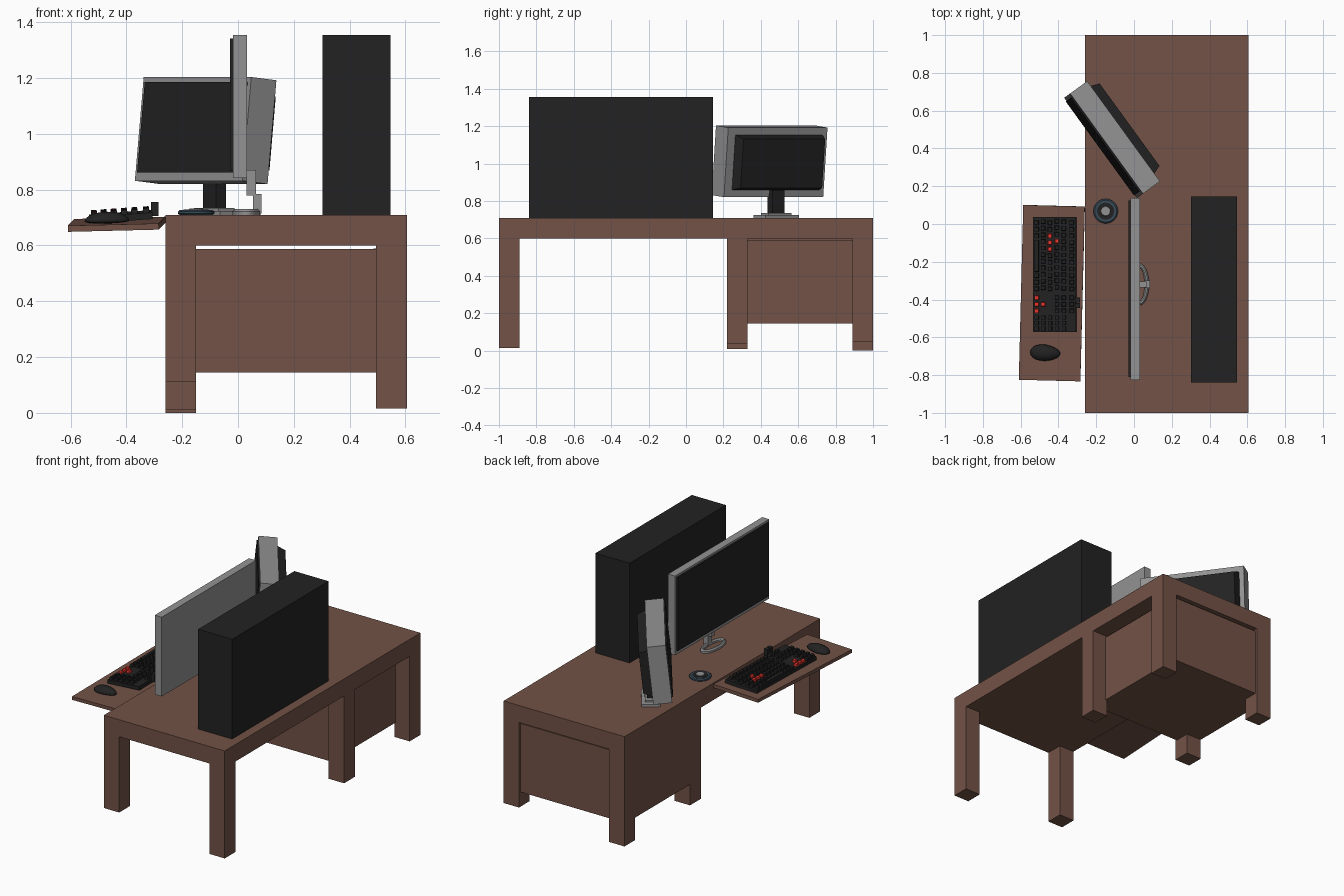
import bpy, bmesh
from math import radians, cos, sin, pi
from mathutils import Matrix, Vector, Euler

if "Cube" in bpy.data.objects:
    bpy.data.objects.remove(bpy.data.objects["Cube"])


def mat(name, r, g, b):
    m = bpy.data.materials.new(name)
    m.diffuse_color = (r, g, b, 1)
    m.use_nodes = True
    m.node_tree.nodes["Principled BSDF"].inputs["Base Color"].default_value = m.diffuse_color
    return m


WOOD = mat("wood", 0.17, 0.085, 0.062)
BLACK = mat("black", 0.016, 0.016, 0.016)
SILVER = mat("silver", 0.29, 0.29, 0.29)
RED = mat("red", 0.8, 0.035, 0.025)
SLATE = mat("slate", 0.04, 0.07, 0.095)


def finish(name, bm, material, matrix=None):
    me = bpy.data.meshes.new(name)
    bmesh.ops.recalc_face_normals(bm, faces=bm.faces[:])
    bm.to_mesh(me)
    bm.free()
    ob = bpy.data.objects.new(name, me)
    me.materials.append(material)
    if matrix:
        ob.matrix_world = matrix
    bpy.context.collection.objects.link(ob)
    return ob


def add_box(bm, a, b):
    size = [q - p for p, q in zip(a, b)]
    mid = [(p + q) / 2 for p, q in zip(a, b)]
    return bmesh.ops.create_cube(
        bm, size=1, matrix=Matrix.Translation(mid) @ Matrix.Diagonal((*size, 1)))["verts"]


def box(name, a, b, material, matrix=None):
    bm = bmesh.new()
    add_box(bm, a, b)
    return finish(name, bm, material, matrix)


def place(loc, rx=0, ry=0, rz=0):
    rot = Euler((radians(rx), radians(ry), radians(rz))).to_matrix().to_4x4()
    return Matrix.Translation(loc) @ rot


def lathe(name, profile, loc, material, sides=32):
    bm = bmesh.new()
    rings = [[bm.verts.new((r * cos(2 * pi * i / sides), r * sin(2 * pi * i / sides), z))
              for i in range(sides)] for r, z in profile]
    for lo, hi in zip(rings, rings[1:]):
        for i in range(sides):
            j = (i + 1) % sides
            bm.faces.new((lo[i], lo[j], hi[j], hi[i]))
    bm.faces.new(rings[0])
    bm.faces.new(rings[-1])
    return finish(name, bm, material, Matrix.Translation(loc))


# Desk top and six legs of uneven length
box("desk_top", (-0.26, -1, 0.6), (0.605, 1, 0.71), WOOD)
for row, y, left_z, right_z in (("front", -1, 0.11, 0.015), ("middle", 0.22, 0.01, 0.035),
                                ("back", 0.89, 0.0, 0.05)):
    box(row + "_left_leg", (-0.26, y, left_z), (-0.15, y + 0.11, 0.6), WOOD)
    box(row + "_right_leg", (0.495, y, right_z), (0.605, y + 0.11, 0.6), WOOD)

# Cabinet panels between the middle and back legs
box("cabinet_left_panel", (-0.26, 0.33, 0.145), (-0.24, 0.89, 0.6), WOOD)
box("cabinet_right_panel", (0.485, 0.33, 0.145), (0.505, 0.89, 0.59), WOOD)
box("cabinet_front_panel", (-0.15, 0.23, 0.15), (0.495, 0.25, 0.588), WOOD)
box("cabinet_back_panel", (-0.15, 0.965, 0.15), (0.495, 0.985, 0.588), WOOD)
box("cabinet_floor", (-0.255, 0.23, 0.145), (0.495, 0.985, 0.16), WOOD)

# Computer tower
box("tower_case", (0.302, -0.84, 0.71), (0.546, 0.145, 1.355), BLACK)

# Large monitor with a looped foot
box("large_monitor_body", (-0.018, -0.825, 0.842), (0.032, 0.138, 1.355), SILVER)
box("large_monitor_screen", (-0.028, -0.81, 0.867), (-0.016, 0.124, 1.342), BLACK)
box("large_monitor_upper_neck", (0.03, -0.335, 0.78), (0.065, -0.305, 0.87), SILVER)
box("large_monitor_lower_neck", (0.053, -0.34, 0.715), (0.084, -0.30, 0.785), SILVER)
bm = bmesh.new()
N = 28
loops = []
for i in range(N):
    c, s = cos(2 * pi * i / N), sin(2 * pi * i / N)
    loops.append([bm.verts.new((0.03 + (0.05 - d) * c, -0.32 + (0.11 - d) * s, z))
                  for d, z in ((0, 0.71), (0, 0.722), (0.008, 0.73), (0.016, 0.73),
                               (0.024, 0.722), (0.024, 0.71))])
for i in range(N):
    p, q = loops[i], loops[(i + 1) % N]
    for k in range(6):
        m = (k + 1) % 6
        bm.faces.new((p[k], p[m], q[m], q[k]))
finish("large_monitor_foot_ring", bm, SILVER)

# Small monitor, turned and leaning back; local -x is the screen side
M = place((-0.116, 0.447, 1.012), ry=6, rz=36)
box("small_monitor_body", (-0.056, -0.328, -0.187), (0.056, 0.328, 0.187), SILVER, M)
box("small_monitor_screen", (-0.064, -0.308, -0.158), (-0.05, 0.308, 0.168), BLACK, M)
bm = bmesh.new()
for v in add_box(bm, (0.05, -0.28, -0.15), (0.108, 0.30, 0.15)):
    if v.co.x > 0.1:
        v.co.y *= 0.93
        v.co.z *= 0.88
finish("small_monitor_back", bm, BLACK, M)
S = place((-0.085, 0.482, 0), rz=36)
box("small_monitor_neck", (-0.022, -0.04, 0.73), (0.022, 0.04, 0.86), BLACK, S)
box("small_monitor_foot", (-0.055, -0.11, 0.71), (0.055, 0.11, 0.724), SILVER, S)
box("small_monitor_foot_step", (-0.035, -0.075, 0.722), (0.035, 0.075, 0.735), SILVER, S)

# Round speaker puck
lathe("puck_body", [(0.06, 0), (0.065, 0.004), (0.065, 0.012), (0.058, 0.017), (0.04, 0.017)],
      (-0.15, 0.068, 0.71), SLATE)
lathe("puck_ring", [(0.045, 0), (0.045, 0.005), (0.025, 0.005)], (-0.15, 0.068, 0.724), BLACK)
lathe("puck_centre", [(0.026, 0), (0.024, 0.004)], (-0.15, 0.068, 0.728), SILVER)

# Keyboard tray, slightly askew
box("keyboard_tray", (-0.163, -0.463, -0.011), (0.163, 0.463, 0.011), WOOD,
    place((-0.435, -0.366, 0.676), rx=1.5, ry=-1.4, rz=-1.5))

# Keyboard: keys in local space, x across the rows, y along them
KX, KY = -0.42, -0.267
K = place((KX, KY, 0.703), rx=0.8, ry=-4)
box("keyboard_base", (-0.114, -0.304, -0.012), (0.114, 0.304, 0.012), BLACK, K)
rows = (-0.515, -0.48, -0.444, -0.407, -0.37, -0.328)
keys = {"keys": bmesh.new(), "red_keys": bmesh.new()}


def add_key(x, y, kind="keys", half_y=0.012):
    x, y = x - KX, y - KY
    for v in add_box(keys[kind], (x - 0.012, y - half_y, 0.01), (x + 0.012, y + half_y, 0.027)):
        if v.co.z > 0.02:
            v.co.x += 0.002 if v.co.x < x else -0.002
            v.co.y += 0.002 if v.co.y < y else -0.002


for r, x in enumerate(rows):
    stagger = (0, 0.006, 0, 0.012, 0.004, 0)[r]
    for k in range(11):
        if r == 0 and 3 <= k <= 7:
            continue
        red = (r == 2 and k in (2, 3, 4)) or (r == 3 and k == 3)
        add_key(x, 0.007 - 0.035 * k + (stagger if r != 3 else 0.008),
                "red_keys" if red else "keys")
    for k in range(3):
        arrow = r == 0 or (r == 1 and k == 1)
        if arrow or r > 2:
            add_key(x, -0.39 - 0.035 * k, "red_keys" if arrow else "keys")
        if r < 5:
            add_key(x, -0.495 - 0.029 * k)
add_key(rows[0], -0.168, half_y=0.085)
for name, bm in keys.items():
    finish(name, bm, RED if name == "red_keys" else BLACK, K)

# Raised media buttons at the rear edge of the keyboard
for i, y in enumerate((-0.402, -0.432)):
    box(f"media_button_{i + 1}", (-0.312, y - 0.013, 0.705), (-0.285, y + 0.013, 0.755), BLACK)

# Mouse: flattened rounded body, narrower at the nose
bm = bmesh.new()
bmesh.ops.create_uvsphere(bm, u_segments=20, v_segments=12, radius=1)
for v in bm.verts:
    nose = 1 - 0.15 * v.co.x
    v.co = Vector((v.co.x * 0.08, v.co.y * 0.043 * nose,
                   (v.co.z * 0.034 if v.co.z > 0 else v.co.z * 0.008)))
mouse = finish("mouse", bm, BLACK, place((-0.47, -0.682, 0.687), ry=-1.4, rz=-4))
for p in mouse.data.polygons:
    p.use_smooth = True
